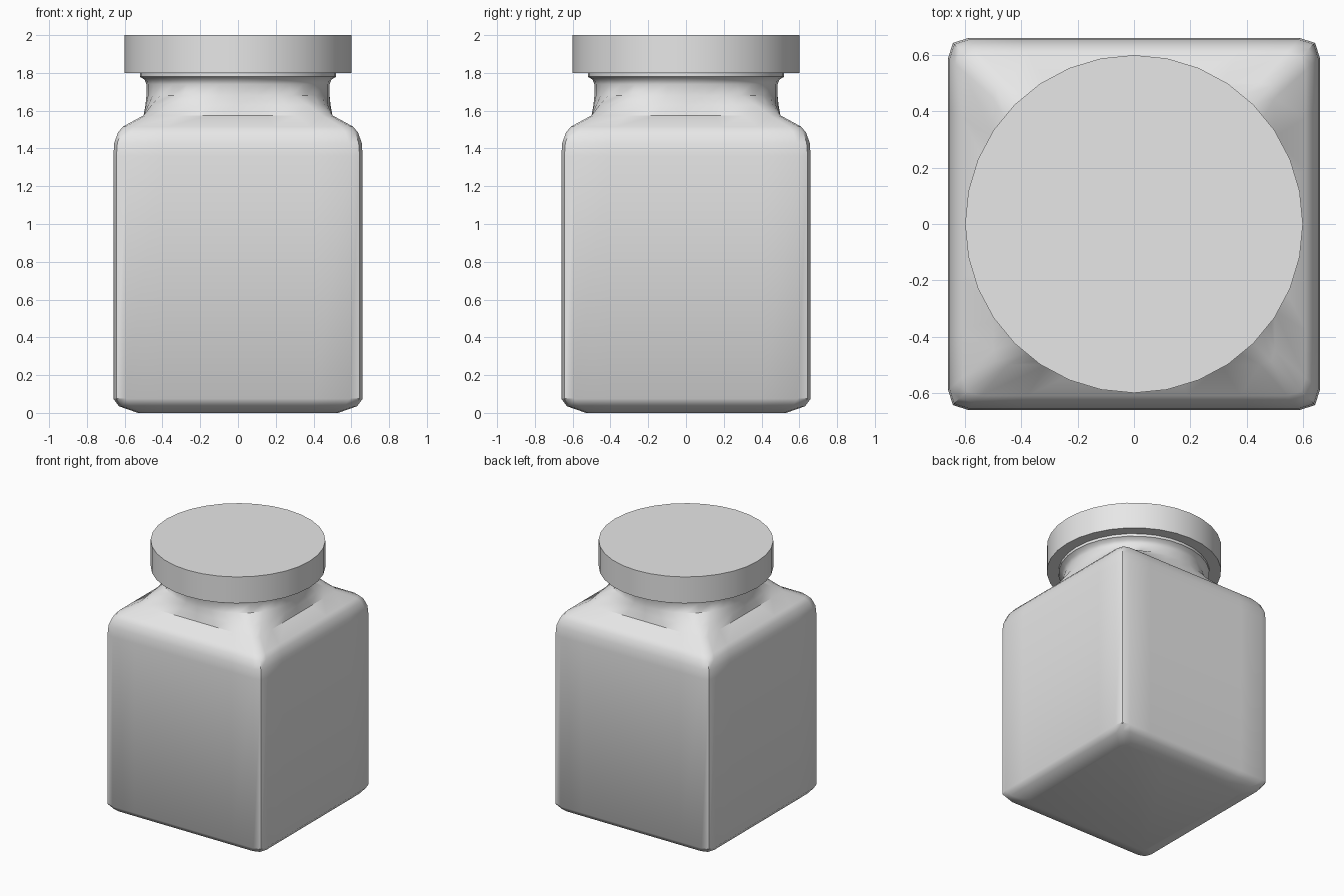
import bpy, bmesh, math

if "Cube" in bpy.data.objects:
    bpy.data.objects.remove(bpy.data.objects["Cube"])

grey = bpy.data.materials.new("light grey")
grey.diffuse_color = (0.8, 0.8, 0.8, 1)
grey.use_nodes = True
grey.node_tree.nodes["Principled BSDF"].inputs["Base Color"].default_value = grey.diffuse_color
N = 32


def ring_points(half, roundness, z):
    """Ring blended from a round-cornered square (0) to a circle (1)."""
    pts = []
    side = (0.0, 0.31, 0.62, 0.895)
    for i in range(N):
        a = 2 * math.pi * i / N
        quarter = round(i / 8)
        k = i - quarter * 8
        if abs(k) == 4:                      # corner point on the diagonal
            sx = math.copysign(0.975, math.cos(a))
            sy = math.copysign(0.975, math.sin(a))
        else:                                # point along a flat side
            t = math.copysign(side[abs(k)], k)
            q = quarter * math.pi / 2
            sx = math.cos(q) - t * math.sin(q)
            sy = math.sin(q) + t * math.cos(q)
        f = roundness
        pts.append((half * (sx + (math.cos(a) - sx) * f),
                    half * (sy + (math.sin(a) - sy) * f), z))
    return pts


def loft(name, rings, angle):
    bm = bmesh.new()
    loops = [[bm.verts.new(p) for p in ring_points(*r)] for r in rings]
    for lo, hi in zip(loops, loops[1:]):
        for i in range(N):
            j = (i + 1) % N
            bm.faces.new((lo[i], lo[j], hi[j], hi[i]))
    bm.faces.new(loops[0][::-1])
    bm.faces.new(loops[-1])
    mesh = bpy.data.meshes.new(name)
    bm.to_mesh(mesh)
    bm.free()
    mesh.materials.append(grey)
    ob = bpy.data.objects.new(name, mesh)
    bpy.context.collection.objects.link(ob)
    bpy.ops.object.select_all(action='DESELECT')
    ob.select_set(True)
    bpy.context.view_layer.objects.active = ob
    bpy.ops.object.shade_smooth_by_angle(angle=math.radians(angle))
    return ob


# Square body with sloping shoulders that blend into a round neck
loft("jar_body", [
    (0.53, 0, 0.0), (0.63, 0, 0.035), (0.66, 0, 0.075),
    (0.66, 0, 1.36), (0.655, 0, 1.43), (0.635, 0, 1.485), (0.61, 0, 1.515),
    (0.50, 0, 1.575), (0.49, 0.4, 1.63), (0.485, 0.9, 1.68),
    (0.485, 1, 1.74), (0.495, 1, 1.765), (0.52, 1, 1.78), (0.52, 1, 1.80),
], 40)

# Flat round lid
loft("lid", [(0.6, 1, 1.80), (0.6, 1, 2.0)], 30)
